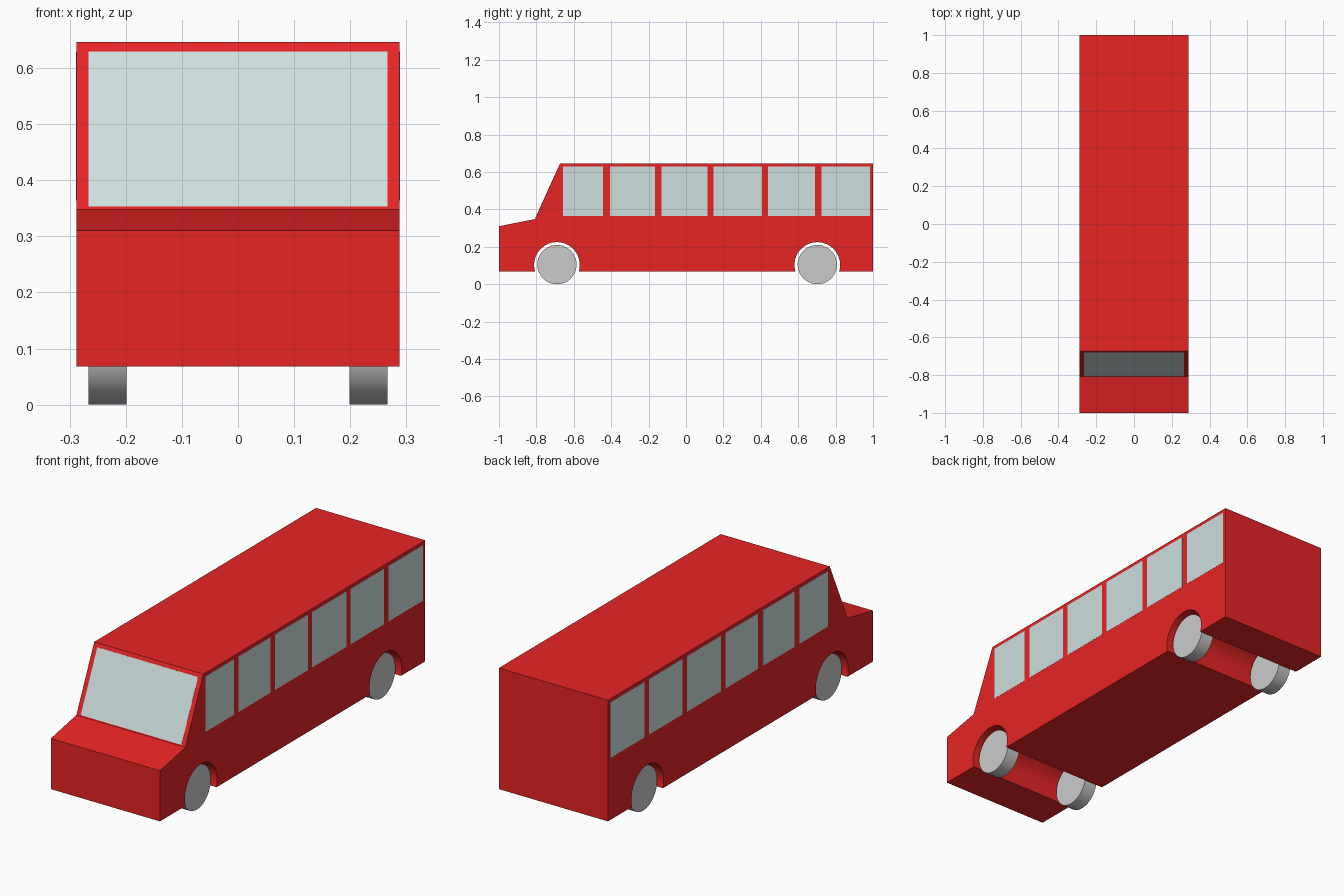
import bpy, bmesh
from math import sin, cos, asin, pi, tau
from mathutils import Vector

if "Cube" in bpy.data.objects:
    bpy.data.objects.remove(bpy.data.objects["Cube"])

HALF_W, FLOOR, ROOF = 0.288, 0.068, 0.646
AXLES = (-0.69, 0.702)
WHEEL_R, ARCH_R, ARCH_Z = 0.105, 0.122, 0.103
HOOD_BACK, ROOF_FRONT = Vector((0, -0.808, 0.348)), Vector((0, -0.673, ROOF))
PROUD, SUNK = 0.0006, 0.004   # how far the panes stand out of and reach into the body


def material(name, rgb):
    m = bpy.data.materials.new(name)
    m.diffuse_color = (*rgb, 1)
    m.use_nodes = True
    m.node_tree.nodes["Principled BSDF"].inputs["Base Color"].default_value = m.diffuse_color
    return m


def prism(name, outline, sweep, mat=None):
    """Extrude a flat outline along a vector into a closed solid."""
    bm = bmesh.new()
    face = bm.faces.new([bm.verts.new(p) for p in outline])
    new = bmesh.ops.extrude_face_region(bm, geom=[face], use_keep_orig=True)["geom"]
    bmesh.ops.translate(bm, vec=sweep, verts=[v for v in new if isinstance(v, bmesh.types.BMVert)])
    bmesh.ops.recalc_face_normals(bm, faces=bm.faces)
    mesh = bpy.data.meshes.new(name)
    bm.to_mesh(mesh)
    bm.free()
    ob = bpy.data.objects.new(name, mesh)
    bpy.context.collection.objects.link(ob)
    if mat:
        mesh.materials.append(mat)
    return ob


def smooth(ob):
    bpy.ops.object.select_all(action='DESELECT')
    ob.select_set(True)
    bpy.context.view_layer.objects.active = ob
    bpy.ops.object.shade_smooth_by_angle(angle=0.5)


red = material("red_paint", (0.8, 0.018, 0.018))
glass = material("pale_glass", (0.61, 0.745, 0.735))

# Body: side profile with round wheel arches, swept across the width
profile = [(1, FLOOR), (1, ROOF), ROOF_FRONT.yz, HOOD_BACK.yz, (-1, 0.31), (-1, FLOOR)]
drop = asin((ARCH_Z - FLOOR) / ARCH_R)
for axle in AXLES:
    for i in range(33):
        a = pi + drop - (pi + 2 * drop) * i / 32
        profile.append((axle + ARCH_R * cos(a), ARCH_Z + ARCH_R * sin(a)))
body = prism("body", [(-HALF_W, y, z) for y, z in profile], (2 * HALF_W, 0, 0), red)
smooth(body)

# Side windows: thin panes on both sides
spans = [(-0.658, -0.443), (-0.407, -0.167), (-0.132, 0.114),
         (0.147, 0.405), (0.438, 0.690), (0.724, 0.983)]
for side, label in ((-1, "left"), (1, "right")):
    for i, (a, b) in enumerate(spans, 1):
        x = side * (HALF_W - SUNK)
        prism(f"{label}_window_{i}", [(x, a, 0.364), (x, b, 0.364), (x, b, 0.629), (x, a, 0.629)],
              (side * (SUNK + PROUD), 0, 0), glass)

# Windscreen: pane lying on the sloped front
slope = ROOF_FRONT - HOOD_BACK
normal = Vector((0, -slope.z, slope.y)).normalized()


def on_slope(x, z):
    p = HOOD_BACK + slope * (z - HOOD_BACK.z) / slope.z - normal * SUNK
    return (x, p.y, p.z)


w = 0.266
prism("windscreen", [on_slope(-w, 0.353), on_slope(w, 0.353), on_slope(w, 0.629), on_slope(-w, 0.629)],
      normal * (SUNK + PROUD), glass)

# Wheels: plain grey discs
for axle, end in zip(AXLES, ("front", "rear")):
    for side, label in ((-1, "left"), (1, "right")):
        ring = [(side * 0.199, axle + WHEEL_R * cos(tau * i / 48), WHEEL_R + WHEEL_R * sin(tau * i / 48))
                for i in range(48)]
        smooth(prism(f"{end}_{label}_wheel", ring, (side * 0.067, 0, 0)))
